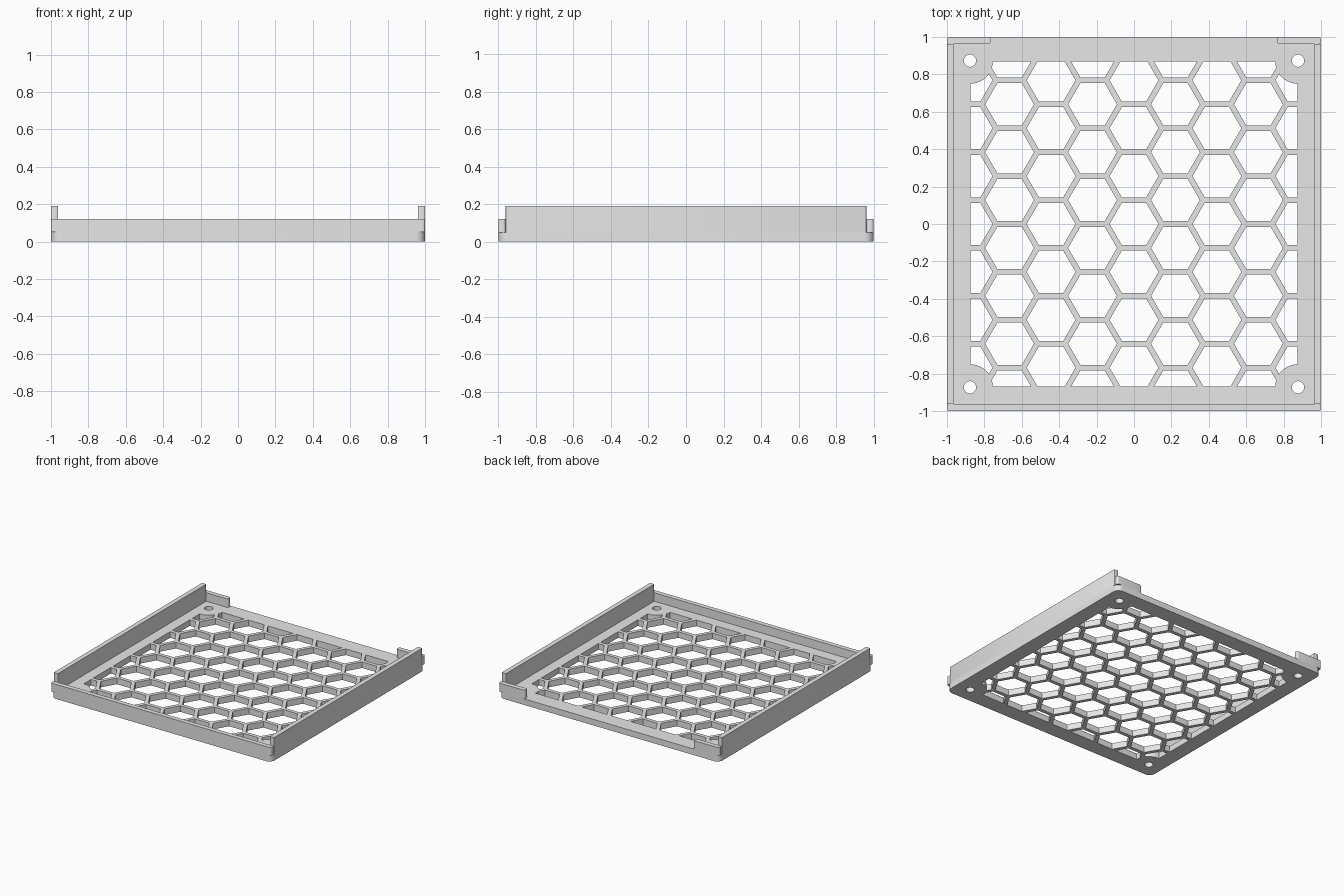
import bpy, bmesh
from math import sin, cos, pi, sqrt

if "Cube" in bpy.data.objects:
    bpy.data.objects.remove(bpy.data.objects["Cube"], do_unlink=True)

BASE = 0.05        # plate thickness
RIM = 0.12         # top of the front lip and rear clips
TOP = 0.19         # top of the side rails
WALL = 0.038       # wall thickness
WIN_X, WIN_Y = 0.875, 0.87
PITCH, RIB = 0.256, 0.03

grey = bpy.data.materials.new("plain grey")
grey.use_nodes = True
grey.diffuse_color = (0.8, 0.8, 0.8, 1)
grey.node_tree.nodes["Principled BSDF"].inputs["Base Color"].default_value = (0.8, 0.8, 0.8, 1)


def arc(cx, cy, r, start, end, steps):
    return [(cx + r * cos(start + (end - start) * i / steps),
             cy + r * sin(start + (end - start) * i / steps)) for i in range(steps + 1)]


def prisms(name, outlines, z0, z1):
    """One object made of upright prisms, one for each 2D outline."""
    bm = bmesh.new()
    for pts in outlines:
        face = bm.faces.new([bm.verts.new((x, y, z0)) for x, y in pts])
        out = bmesh.ops.extrude_face_region(bm, geom=[face])["geom"]
        bmesh.ops.translate(bm, vec=(0, 0, z1 - z0),
                            verts=[v for v in out if isinstance(v, bmesh.types.BMVert)])
    bmesh.ops.recalc_face_normals(bm, faces=bm.faces[:])
    mesh = bpy.data.meshes.new(name)
    bm.to_mesh(mesh)
    bm.free()
    mesh.materials.append(grey)
    obj = bpy.data.objects.new(name, mesh)
    bpy.context.collection.objects.link(obj)
    return obj


def carve(obj, cutter, operation):
    """Apply a boolean and discard the cutter."""
    cutter.hide_render = True
    mod = obj.modifiers.new("carve", "BOOLEAN")
    mod.operation, mod.solver, mod.object = operation, "EXACT", cutter
    bpy.context.view_layer.objects.active = obj
    bpy.ops.object.modifier_apply(modifier=mod.name)
    bpy.data.objects.remove(cutter, do_unlink=True)


def rounded_rect(x0, x1, y0, y1, r, steps=6):
    corners = [(x1 - r, y1 - r), (x0 + r, y1 - r), (x0 + r, y0 + r), (x1 - r, y0 + r)]
    pts = []
    for i, (cx, cy) in enumerate(corners):
        pts += arc(cx, cy, r, i * pi / 2, (i + 1) * pi / 2, steps)
    return pts


def smooth(obj):
    bpy.ops.object.select_all(action="DESELECT")
    obj.select_set(True)
    bpy.context.view_layer.objects.active = obj
    bpy.ops.object.shade_smooth_by_angle(angle=pi / 6)


# Window opening with round screw bosses biting into its corners
window = []
for i, (sx, sy) in enumerate([(1, 1), (-1, 1), (-1, -1), (1, -1)]):
    a = i * pi / 2
    window += arc(sx * WIN_X, sy * WIN_Y, 0.12, a + 1.5 * pi, a + pi, 10)

# Honeycomb cells, clipped to the window
radius = (PITCH - RIB) / sqrt(3)
cells = []
for col in range(-4, 5):
    for row in range(-4, 5):
        cx = col * PITCH * sqrt(3) / 2
        cy = (row + 0.5 * (col % 2)) * PITCH
        cells.append(arc(cx, cy, radius, 0, 2 * pi, 6)[:-1])
cutter = prisms("cell_cutter", cells, -0.1, 0.15)
carve(cutter, prisms("window_cutter", [window], -0.2, 0.25), "INTERSECT")

# Base plate with honeycomb grille and corner screw holes
plate = prisms("grille_plate", [rounded_rect(-1, 1, -1, 1, 0.05, 8)], 0, BASE)
carve(plate, cutter, "DIFFERENCE")
holes = [arc(sx * 0.877, sy * 0.873, 0.033, 0, 2 * pi, 24)[:-1]
         for sx in (-1, 1) for sy in (-1, 1)]
carve(plate, prisms("screw_cutter", holes, -0.1, 0.15), "DIFFERENCE")
smooth(plate)

# Front lip
smooth(prisms("front_lip", [rounded_rect(-1, 1, -1, WALL - 1, 0.012)], BASE, RIM))

# Side rails and rear clips
for side, s in (("left", 1), ("right", -1)):
    x0, x1 = sorted((s * (1 - WALL), s))
    smooth(prisms(side + "_rail", [rounded_rect(x0, x1, WALL - 1, 1 - WALL, 0.005, 2)],
                  BASE, TOP))
    x0, x1 = sorted((s * 0.765, s))
    smooth(prisms(side + "_rear_clip", [rounded_rect(x0, x1, 1 - WALL, 1, 0.014)],
                  BASE, RIM))
